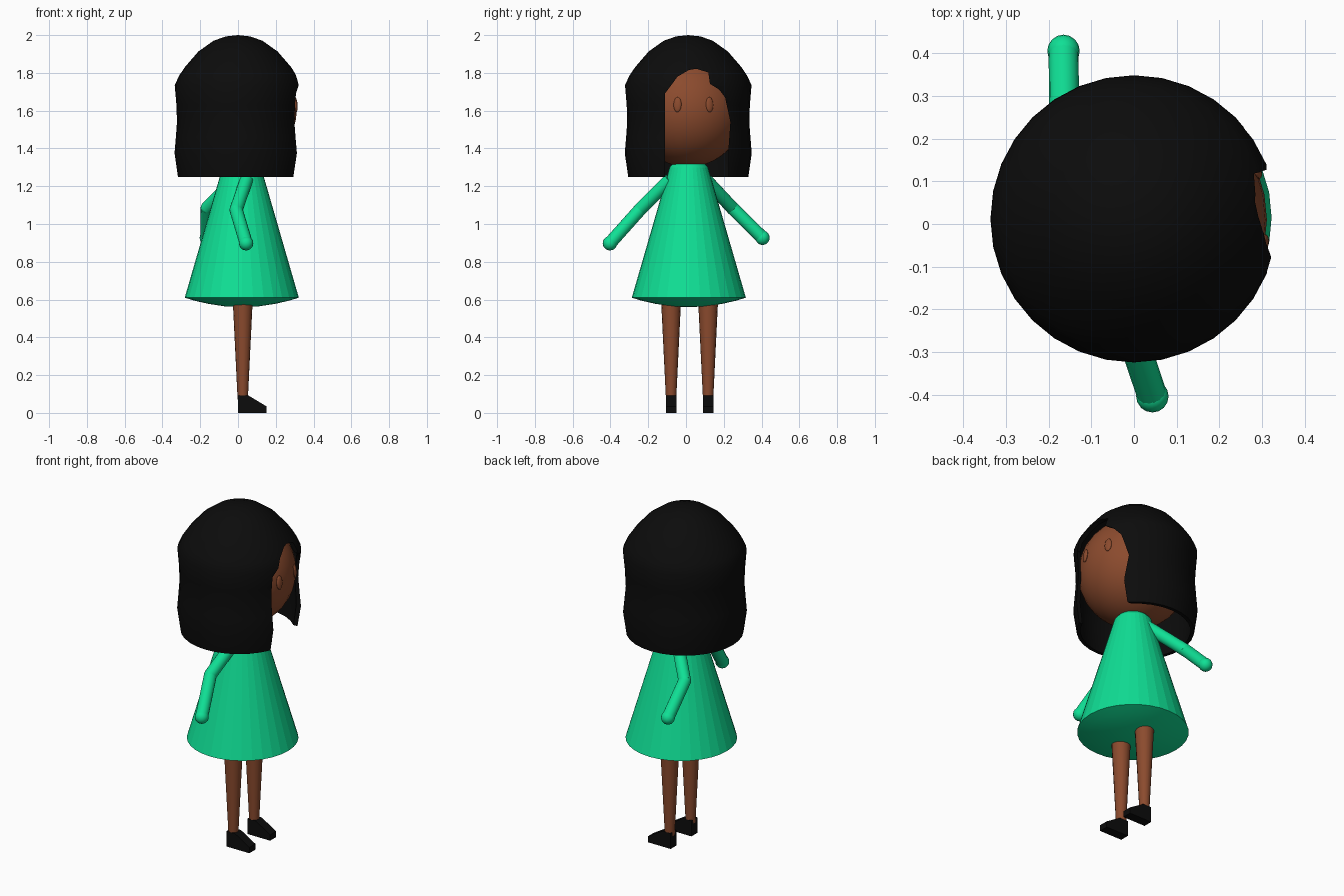
import bpy, bmesh, math
from mathutils import Vector

if "Cube" in bpy.data.objects:
    bpy.data.objects.remove(bpy.data.objects["Cube"])


def material(name, rgb):
    m = bpy.data.materials.new(name)
    m.diffuse_color = (*rgb, 1)
    m.use_nodes = True
    m.node_tree.nodes["Principled BSDF"].inputs["Base Color"].default_value = m.diffuse_color
    return m


GREEN = material("dress green", (0.005, 0.74, 0.30))
BROWN = material("skin brown", (0.26, 0.07, 0.027))
BLACK = material("soft black", (0.0035, 0.0035, 0.0035))


def finish(bm, name, mat, smooth=None):
    bmesh.ops.remove_doubles(bm, verts=bm.verts, dist=1e-5)
    bmesh.ops.recalc_face_normals(bm, faces=bm.faces)
    me = bpy.data.meshes.new(name)
    bm.to_mesh(me)
    bm.free()
    ob = bpy.data.objects.new(name, me)
    bpy.context.collection.objects.link(ob)
    me.materials.append(mat)
    if smooth:
        shade(ob, smooth)
    return ob


def shade(ob, degrees):
    bpy.ops.object.select_all(action='DESELECT')
    bpy.context.view_layer.objects.active = ob
    ob.select_set(True)
    bpy.ops.object.shade_smooth_by_angle(angle=math.radians(degrees))


def lathe(name, profile, centre, mat, sides=32, smooth=None):
    """Spin (radius, z) points about a vertical axis."""
    bm = bmesh.new()
    vs = [bm.verts.new((r, 0, z)) for r, z in profile]
    es = [bm.edges.new(p) for p in zip(vs, vs[1:])]
    bmesh.ops.spin(bm, geom=vs + es, cent=(0, 0, 0), axis=(0, 0, 1),
                   angle=2 * math.pi, steps=sides)
    bmesh.ops.translate(bm, verts=bm.verts, vec=(centre[0], centre[1], 0))
    return finish(bm, name, mat, smooth)


def prism(name, outline, place, a, b, mat):
    """Extrude a 2D outline between two depths."""
    bm = bmesh.new()
    lo = [bm.verts.new(place(u, v, a)) for u, v in outline]
    hi = [bm.verts.new(place(u, v, b)) for u, v in outline]
    bm.faces.new(lo)
    bm.faces.new(hi)
    n = len(lo)
    for i in range(n):
        j = (i + 1) % n
        bm.faces.new((lo[i], lo[j], hi[j], hi[i]))
    return finish(bm, name, mat)


def ellipsoid(bm, centre, size, u=16, v=10):
    vs = bmesh.ops.create_uvsphere(bm, u_segments=u, v_segments=v, radius=1)["verts"]
    bmesh.ops.scale(bm, verts=vs, vec=size)
    bmesh.ops.translate(bm, verts=vs, vec=centre)
    return vs


# Dress: cone with a shallow domed underside and a rounded neck
lathe("dress", [(0, 0.56), (0.09, 0.564), (0.18, 0.578), (0.25, 0.594), (0.302, 0.61),
                (0.102, 1.30), (0.08, 1.325), (0, 1.335)], (0.02, 0.015), GREEN, smooth=10)

# Head
HEAD, R = Vector((0.008, 0.01, 1.605)), 0.303
bm = bmesh.new()
ellipsoid(bm, HEAD, (R, R, R), 32, 20)
finish(bm, "head", BROWN, 40)

# Eyes: shallow ovals on the face
for side, y in (("right", -0.045), ("left", 0.125)):
    d = Vector((0, y - HEAD.y, 1.632 - HEAD.z))
    d.x = math.sqrt(R * R - d.y ** 2 - d.z ** 2)
    bm = bmesh.new()
    vs = ellipsoid(bm, (0, 0, 0), (0.010, 0.021, 0.04))
    turn = d.normalized().to_track_quat('X', 'Z').to_matrix()
    bmesh.ops.rotate(bm, verts=vs, cent=(0, 0, 0), matrix=turn)
    bmesh.ops.translate(bm, verts=vs, vec=HEAD + d)
    finish(bm, side + "_eye", BROWN, 40)

# Hair: bob-shaped shell, opened over the face
outer = [(0, 2.0), (0.065, 1.993), (0.13, 1.97), (0.21, 1.913), (0.28, 1.832), (0.312, 1.785),
         (0.335, 1.735), (0.326, 1.63), (0.323, 1.54), (0.329, 1.46), (0.336, 1.375), (0.318, 1.25)]
inner = [(0.298, 1.25), (0.312, 1.375), (0.307, 1.54), (0.312, 1.73), (0.262, 1.815),
         (0.195, 1.89), (0.12, 1.945), (0, 1.975)]
hair = lathe("hair", outer + inner, (0.0, 0.012), BLACK)
opening = [(-0.112, 1.15), (-0.112, 1.69), (-0.095, 1.712), (-0.045, 1.78), (0.015, 1.815),
           (0.055, 1.822), (0.118, 1.802), (0.127, 1.742), (0.175, 1.712), (0.207, 1.67),
           (0.235, 1.54), (0.225, 1.40), (0.225, 1.15)]
cutter = prism("face_opening_cutter", opening, lambda u, v, w: (w, u, v), 0.05, 0.6, BLACK)
cutter.hide_render = True
mod = hair.modifiers.new("opening", 'BOOLEAN')
mod.operation, mod.solver, mod.object = 'DIFFERENCE', 'EXACT', cutter
bpy.context.view_layer.objects.active = hair
bpy.ops.object.modifier_apply(modifier=mod.name)
bpy.data.objects.remove(cutter)
shade(hair, 30)

# Legs and shoes
shoe = [(0, 0), (0.15, 0), (0.15, 0.035), (0.055, 0.092), (0, 0.092)]
for side, y in (("right", -0.079), ("left", 0.117)):
    lathe(side + "_leg", [(0, 0.07), (0.027, 0.07), (0.053, 0.60), (0, 0.60)],
          (0.025, y), BROWN, 16, 30)
    prism(side + "_shoe", shoe, lambda u, v, w: (u, w, v), y - 0.028, y + 0.028, BLACK)


# Arms: bent tubes with round hands
def arm(name, points, r=0.035):
    bm = bmesh.new()
    pts = [Vector(p) for p in points]
    for a, b in zip(pts, pts[1:]):
        vs = bmesh.ops.create_cone(bm, cap_ends=True, segments=16, radius1=r, radius2=r,
                                   depth=(b - a).length)["verts"]
        turn = (b - a).to_track_quat('Z', 'Y').to_matrix()
        bmesh.ops.rotate(bm, verts=vs, cent=(0, 0, 0), matrix=turn)
        bmesh.ops.translate(bm, verts=vs, vec=(a + b) / 2)
    ellipsoid(bm, pts[1], (r, r, r))
    ellipsoid(bm, pts[2], (r + 0.003,) * 3)
    finish(bm, name, GREEN, 40)


arm("right_arm", [(0.045, -0.085, 1.235), (-0.01, -0.245, 1.075), (0.043, -0.403, 0.898)])
arm("left_arm", [(-0.01, 0.10, 1.24), (-0.163, 0.245, 1.085), (-0.165, 0.405, 0.927)])
